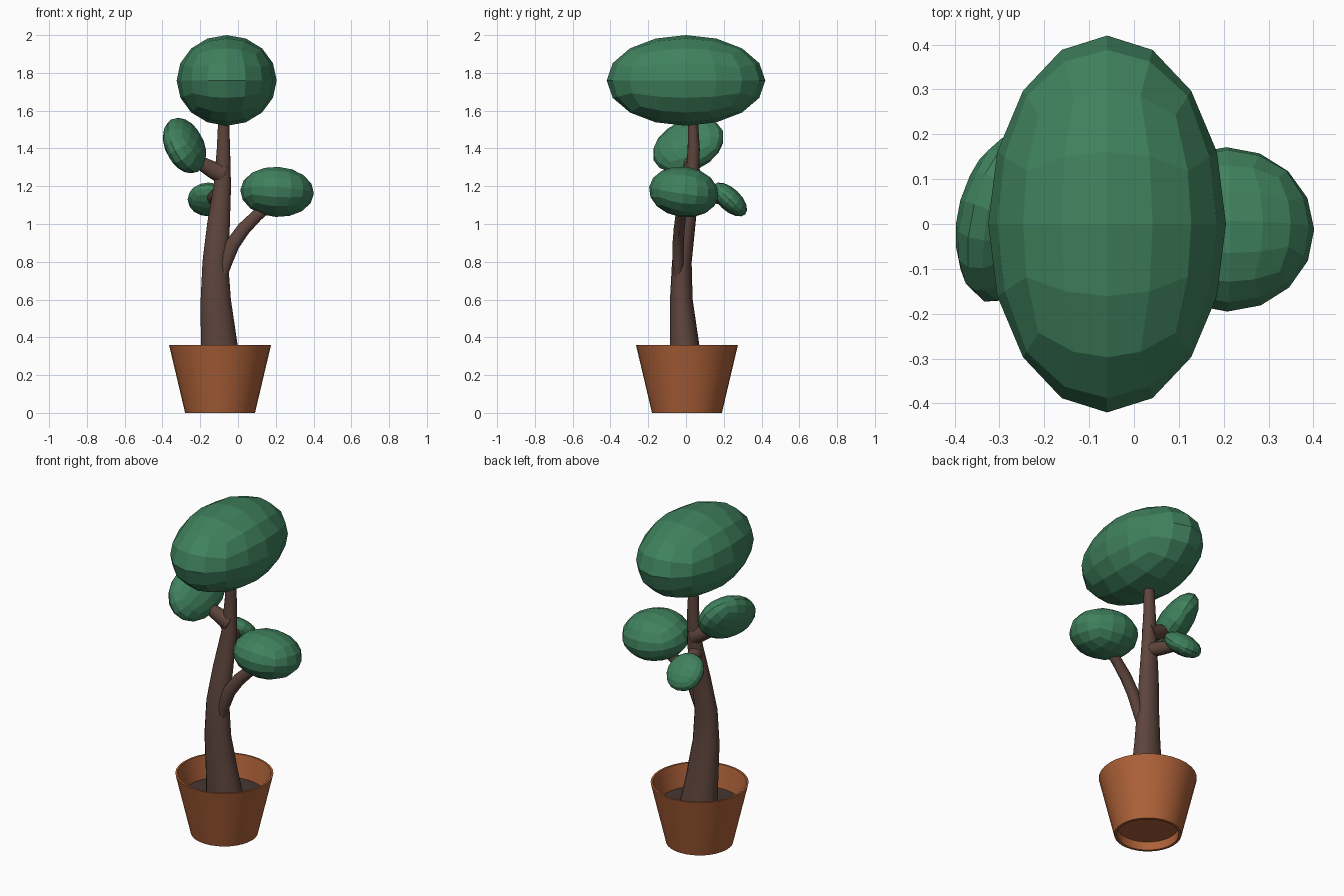
import bpy, bmesh
from math import pi, sin, cos, tan, radians
from mathutils import Vector

if "Cube" in bpy.data.objects:
    bpy.data.objects.remove(bpy.data.objects["Cube"])


def material(name, rgb):
    m = bpy.data.materials.new(name)
    m.diffuse_color = (*rgb, 1)
    m.use_nodes = True
    m.node_tree.nodes["Principled BSDF"].inputs["Base Color"].default_value = m.diffuse_color
    return m


LEAF = material("leaf_green", (0.05, 0.22, 0.11))
BARK = material("bark_brown", (0.11, 0.058, 0.045))
CLAY = material("terracotta", (0.42, 0.12, 0.04))
SOIL = material("soil_dark", (0.06, 0.038, 0.03))


def finish(name, bm, mat, smooth=True):
    bmesh.ops.recalc_face_normals(bm, faces=bm.faces)
    me = bpy.data.meshes.new(name)
    bm.to_mesh(me)
    bm.free()
    ob = bpy.data.objects.new(name, me)
    bpy.context.collection.objects.link(ob)
    me.materials.append(mat)
    if smooth:
        bpy.ops.object.select_all(action='DESELECT')
        ob.select_set(True)
        bpy.context.view_layer.objects.active = ob
        bpy.ops.object.shade_smooth_by_angle(angle=radians(35))
    return ob


def skin(bm, rings):
    # quads between successive rings, capped at both ends
    n = len(rings[0])
    for a, b in zip(rings, rings[1:]):
        for i in range(n):
            bm.faces.new((a[i], a[(i + 1) % n], b[(i + 1) % n], b[i]))
    bm.faces.new(rings[0])
    bm.faces.new(rings[-1])


def lathe(name, profile, centre, mat, n=32):
    bm = bmesh.new()
    skin(bm, [[bm.verts.new((centre[0] + r * cos(2 * pi * i / n),
                             centre[1] + r * sin(2 * pi * i / n), z))
               for i in range(n)] for r, z in profile])
    return finish(name, bm, mat)


def limb(name, path, n=16):
    # tapering tube; each path point is x, y, z, radius in x, radius in y
    bm = bmesh.new()
    pts = [Vector(p[:3]) for p in path]
    rings = []
    for k, p in enumerate(path):
        t = (pts[min(k + 1, len(pts) - 1)] - pts[max(k - 1, 0)]).normalized()
        v = t.cross(Vector((1, 0, 0))).normalized()
        u = v.cross(t)
        rings.append([bm.verts.new(pts[k] + u * p[3] * cos(2 * pi * i / n)
                                   + v * p[4] * sin(2 * pi * i / n)) for i in range(n)])
    skin(bm, rings)
    return finish(name, bm, BARK)


def foliage(name, centre, size, tilt=(0, 0, 0)):
    # faceted ball made from a 4 x 4 subdivided cube
    bm = bmesh.new()
    bmesh.ops.create_cube(bm, size=2)
    bmesh.ops.subdivide_edges(bm, edges=bm.edges[:], cuts=3, use_grid_fill=True)
    for v in bm.verts:
        v.co = Vector([tan(c * pi / 4) for c in v.co]).normalized()
    ob = finish(name, bm, LEAF, smooth=False)
    ob.location = centre
    ob.scale = size
    ob.rotation_euler = [radians(a) for a in tilt]
    return ob


# pot with hollow top and recessed foot, and soil
POT = (-0.095, 0.005)
lathe("pot", [(0.168, 0.05), (0.17, 0.0), (0.185, 0.0), (0.27, 0.36),
              (0.258, 0.36), (0.222, 0.2)], POT, CLAY)
lathe("soil", [(0.222, 0.2), (0.228, 0.23)], POT, SOIL)

# trunk and branches
limb("trunk", [(-0.085, 0.0, 0.2, 0.115, 0.092), (-0.10, -0.008, 0.36, 0.097, 0.078),
               (-0.118, -0.025, 0.6, 0.08, 0.06), (-0.12, -0.022, 0.8, 0.068, 0.052),
               (-0.103, 0.005, 1.0, 0.06, 0.045), (-0.083, 0.032, 1.2, 0.046, 0.038),
               (-0.077, 0.041, 1.4, 0.035, 0.032), (-0.076, 0.037, 1.55, 0.029, 0.026),
               (-0.07, 0.03, 1.65, 0.025, 0.022)])
limb("right_branch", [(-0.085, -0.04, 0.70, 0.02, 0.02), (-0.065, -0.042, 0.79, 0.032, 0.03),
                      (-0.03, -0.042, 0.89, 0.038, 0.03), (0.03, -0.036, 0.975, 0.036, 0.029),
                      (0.10, -0.028, 1.045, 0.032, 0.028), (0.18, -0.02, 1.11, 0.028, 0.026)], 12)
limb("left_branch", [(-0.075, 0.035, 1.26, 0.055, 0.045), (-0.14, 0.03, 1.29, 0.045, 0.04),
                     (-0.2, 0.02, 1.325, 0.036, 0.034), (-0.26, 0.015, 1.37, 0.03, 0.03)], 12)
limb("back_branch", [(-0.09, 0.03, 1.16, 0.042, 0.042), (-0.115, 0.10, 1.15, 0.038, 0.038),
                     (-0.14, 0.19, 1.135, 0.03, 0.03)], 12)

# foliage
foliage("crown_foliage", (-0.06, 0, 1.76), (0.265, 0.42, 0.24))
foliage("right_foliage", (0.207, -0.012, 1.17), (0.195, 0.185, 0.134), (-8, 3, 0))
foliage("left_foliage", (-0.283, 0.012, 1.415), (0.091, 0.2, 0.151), (27, -30, -20))
foliage("back_foliage", (-0.157, 0.23, 1.13), (0.11, 0.115, 0.06), (-43, 0, 0))
